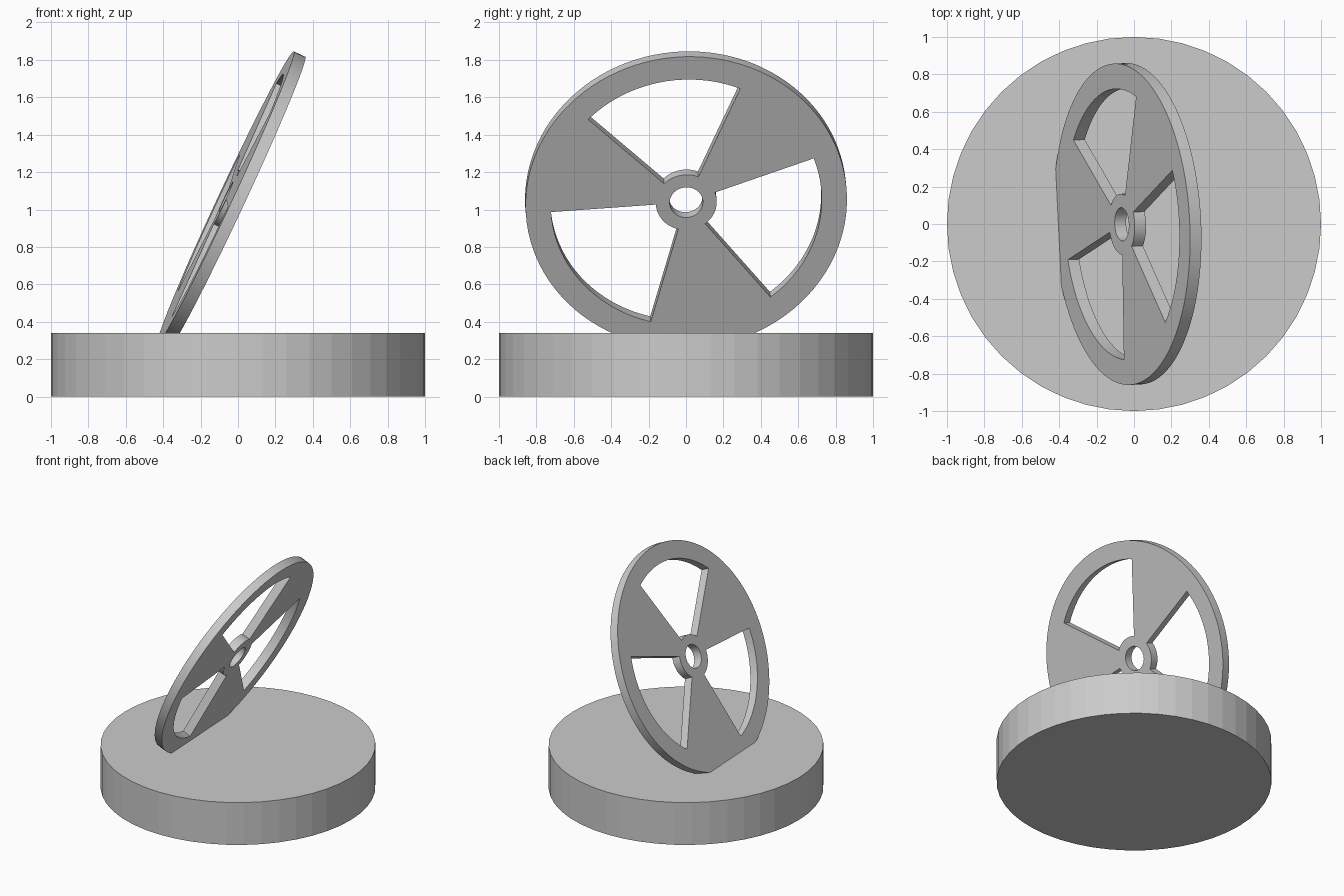
import bpy
import bmesh
from math import cos, sin, radians
from mathutils import Matrix, Vector

cube = bpy.data.objects.get("Cube")
if cube:
    bpy.data.objects.remove(cube)

grey = bpy.data.materials.new("plain grey")
grey.use_nodes = True
grey.diffuse_color = (0.6, 0.6, 0.6, 1)
grey.node_tree.nodes["Principled BSDF"].inputs["Base Color"].default_value = (0.6, 0.6, 0.6, 1)


def add_object(name, bm):
    bmesh.ops.recalc_face_normals(bm, faces=bm.faces)
    mesh = bpy.data.meshes.new(name)
    bm.to_mesh(mesh)
    bm.free()
    mesh.materials.append(grey)
    obj = bpy.data.objects.new(name, mesh)
    bpy.context.collection.objects.link(obj)
    return obj


# Round base
BASE_HEIGHT = 0.34
bm = bmesh.new()
bmesh.ops.create_cone(bm, cap_ends=True, segments=48, radius1=1, radius2=1, depth=BASE_HEIGHT,
                      matrix=Matrix.Translation((0, 0, BASE_HEIGHT / 2)))
add_object("base", bm)

# Tilted disc: rings for bore, hub, window rim and outer edge
RINGS = (0.089, 0.163, 0.725, 0.86)
THICKNESS = 0.067
WINDOWS = ((-50.4, 21), (67.7, 137.6), (184.5, 256))
STEPS = 20

# Angles around the disc, marked open where a window is cut
spokes = []
for i, (start, end) in enumerate(WINDOWS):
    following = WINDOWS[i + 1][0] if i + 1 < len(WINDOWS) else WINDOWS[0][0] + 360
    for first, last, is_open in ((start, end, True), (end, following, False)):
        for k in range(STEPS):
            spokes.append((radians(first + (last - first) * k / STEPS), is_open))

bm = bmesh.new()
grid = [[bm.verts.new((-THICKNESS / 2, r * cos(a), r * sin(a))) for r in RINGS] for a, _ in spokes]
for i, (_, is_open) in enumerate(spokes):
    here, after = grid[i], grid[(i + 1) % len(grid)]
    for j in range(len(RINGS) - 1):
        if not (is_open and j == 1):
            bm.faces.new((here[j], here[j + 1], after[j + 1], after[j]))

# Keep the back face and extrude a copy for the thickness
extruded = bmesh.ops.extrude_face_region(bm, geom=bm.faces[:], use_keep_orig=True)
moved = [g for g in extruded["geom"] if isinstance(g, bmesh.types.BMVert)]
bmesh.ops.translate(bm, verts=moved, vec=Vector((THICKNESS, 0, 0)))
tilt = Matrix.Rotation(radians(2.8), 4, "Z") @ Matrix.Rotation(radians(25), 4, "Y")
bmesh.ops.transform(bm, matrix=Matrix.Translation((-0.035, 0, 1.052)) @ tilt, verts=bm.verts)
disc = add_object("windowed_disc", bm)

# Smooth the curved rims only
bpy.ops.object.select_all(action="DESELECT")
disc.select_set(True)
bpy.context.view_layer.objects.active = disc
bpy.ops.object.shade_smooth_by_angle(angle=radians(30))
